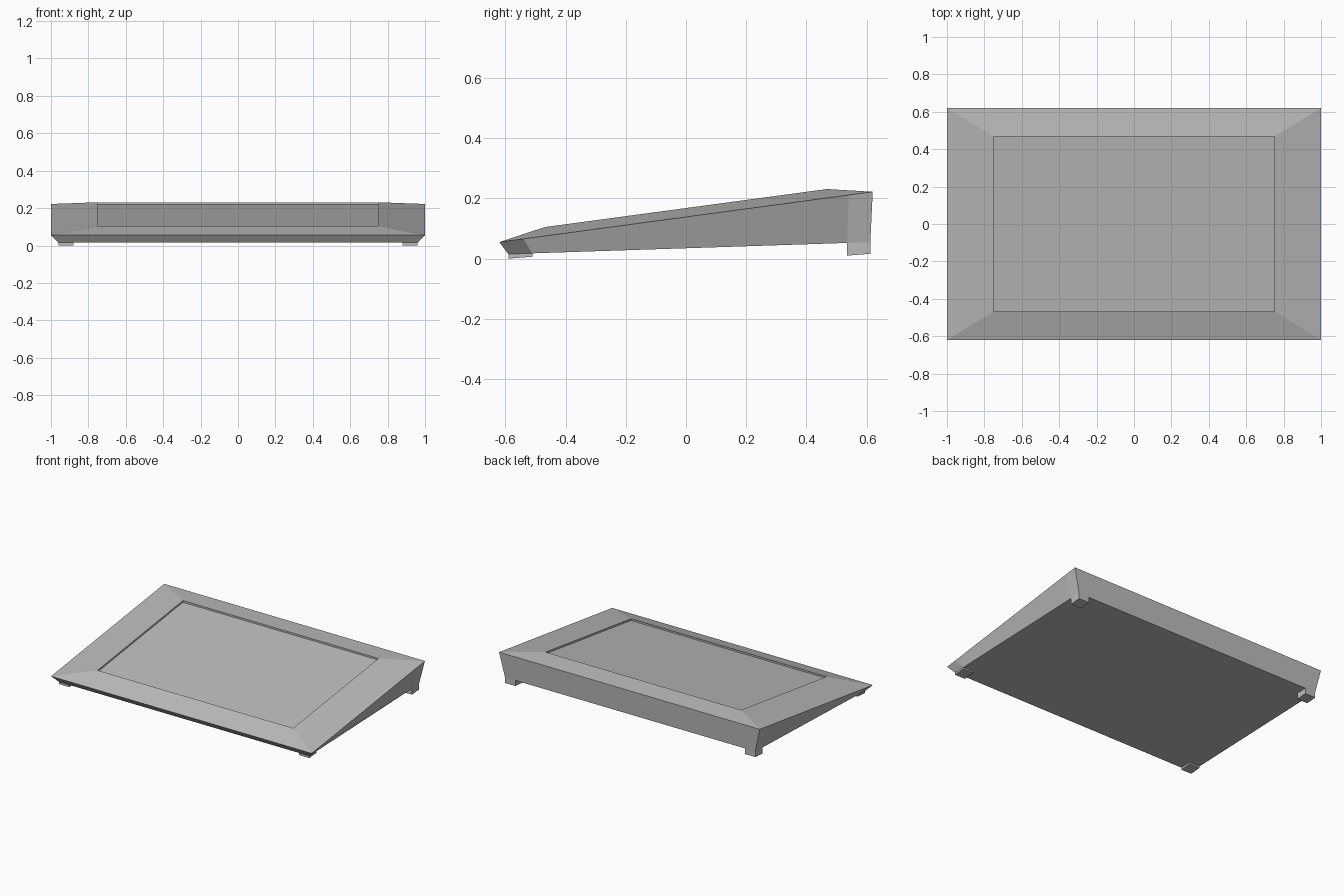
import bpy
import bmesh

cube = bpy.data.objects.get("Cube")
if cube:
    bpy.data.objects.remove(cube)

grey = bpy.data.materials.new("matte grey")
grey.use_nodes = True
colour = (0.5, 0.5, 0.5, 1)
grey.diffuse_color = colour
grey.node_tree.nodes["Principled BSDF"].inputs["Base Color"].default_value = colour

SLOPE = 0.1347          # tilt of the upper surfaces
bm = bmesh.new()


def face(*verts):
    return bm.faces.new(verts)


# Underside grid and the wider rim above it, split where the feet begin
bottom_x = (-0.96, -0.88, 0.88, 0.96)
bottom_y = (-0.59, -0.51, 0.535, 0.612)
rim_x = (-1, -0.92, 0.92, 1)
rim_y = (-0.62, -0.54, 0.54, 0.62)
bottom, rim = {}, {}
for i in range(4):
    for j in range(4):
        x, y = bottom_x[i], bottom_y[j]
        bottom[i, j] = bm.verts.new((x, y, 0.015 + (y + 0.59) * 0.033))
        if i in (0, 3) or j in (0, 3):
            rim[i, j] = bm.verts.new((rim_x[i], rim_y[j], 0.1385 + SLOPE * rim_y[j]))

# Sloping outer walls
loop = ([(i, 0) for i in range(3)] + [(3, j) for j in range(3)]
        + [(i, 3) for i in (3, 2, 1)] + [(0, j) for j in (3, 2, 1)])
for a, b in zip(loop, loop[1:] + loop[:1]):
    face(rim[a], rim[b], bottom[b], bottom[a])

# Underside, with a foot dropped from each corner cell
for i in range(3):
    for j in range(3):
        keys = [(i, j), (i, j + 1), (i + 1, j + 1), (i + 1, j)]
        cell = [bottom[k] for k in keys]
        if i == 1 or j == 1:
            face(*cell)
            continue
        base_y = bottom_y[j]
        lift = 0.0 if j == 0 else 0.01
        foot = [bm.verts.new((v.co.x, v.co.y, lift + (v.co.y - base_y) * 0.08))
                for v in cell]
        face(*foot)
        for k in range(4):
            n = (k + 1) % 4
            face(cell[k], cell[n], foot[n], foot[k])

# Bevelled frame around a shallow recessed panel
corners = [(-0.75, -0.468), (0.75, -0.468), (0.75, 0.468), (-0.75, 0.468)]
lip = [bm.verts.new((x, y, 0.168 + SLOPE * y)) for x, y in corners]
floor = [bm.verts.new((x, y, 0.156 + SLOPE * y)) for x, y in corners]
for k in range(4):
    n = (k + 1) % 4
    edge = [rim[loop[(3 * k + s) % 12]] for s in range(4)]
    face(*edge, lip[n], lip[k])
    face(lip[k], lip[n], floor[n], floor[k])
face(*floor)

bmesh.ops.recalc_face_normals(bm, faces=bm.faces[:])
mesh = bpy.data.meshes.new("sloped_tray")
bm.to_mesh(mesh)
bm.free()
mesh.materials.append(grey)
tray = bpy.data.objects.new("sloped_tray", mesh)
bpy.context.collection.objects.link(tray)
